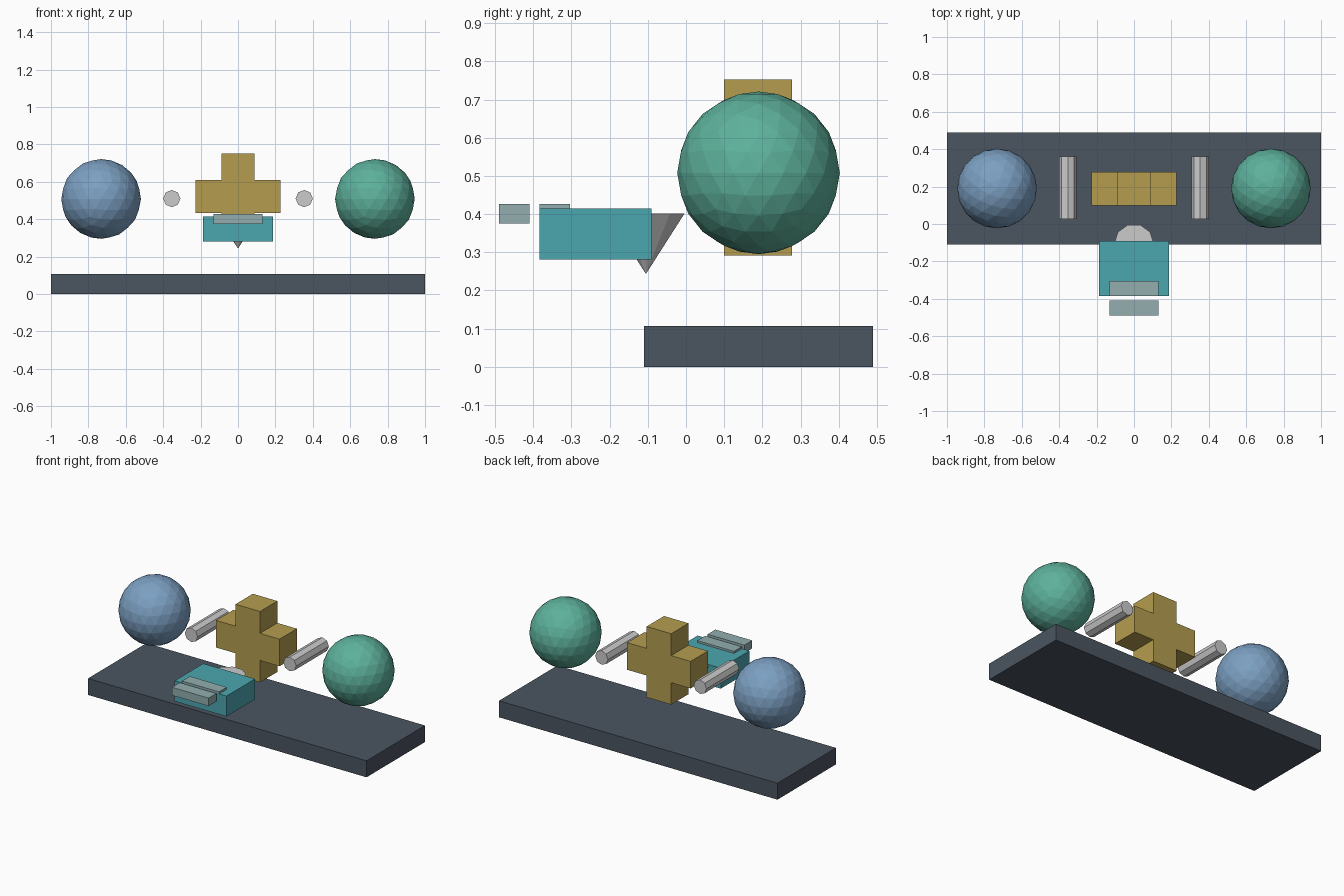
import bpy
from math import pi

if "Cube" in bpy.data.objects:
    bpy.data.objects.remove(bpy.data.objects["Cube"])


def paint(obj, name, rgb=None):
    obj.name = name
    if rgb:
        mat = bpy.data.materials.get(str(rgb)) or bpy.data.materials.new(str(rgb))
        mat.diffuse_color = (*rgb, 1)
        mat.use_nodes = True
        mat.node_tree.nodes["Principled BSDF"].inputs["Base Color"].default_value = mat.diffuse_color
        obj.data.materials.append(mat)
    return obj


def box(name, lo, hi, rgb=None):
    bpy.ops.mesh.primitive_cube_add(size=1, location=[(a + b) / 2 for a, b in zip(lo, hi)])
    obj = bpy.context.object
    obj.scale = [b - a for a, b in zip(lo, hi)]
    bpy.ops.object.transform_apply(location=False, rotation=False, scale=True)
    return paint(obj, name, rgb)


SLATE = (0.07, 0.09, 0.12)
GOLD = (0.46, 0.34, 0.08)
TEAL = (0.07, 0.38, 0.43)
PALE = (0.29, 0.42, 0.43)
BLUE = (0.20, 0.35, 0.54)
GREEN = (0.11, 0.44, 0.33)

# Base slab
box("base_slab", (-1, -0.11, 0), (1, 0.49, 0.107), SLATE)

# Plus-shaped block extruded from one outline
a, b, c, zc = 0.088, 0.228, 0.23, 0.522
outline = [(-a, -c), (a, -c), (a, -a), (b, -a), (b, a), (a, a),
           (a, c), (-a, c), (-a, a), (-b, a), (-b, -a), (-a, -a)]
n = len(outline)
verts = [(x, y, zc + z) for y in (0.10, 0.278) for x, z in outline]
faces = [list(range(n)), list(range(2 * n - 1, n - 1, -1))]
faces += [[i, i + n, (i + 1) % n + n, (i + 1) % n] for i in range(n)]
mesh = bpy.data.meshes.new("plus_block")
mesh.from_pydata(verts, [], faces)
plus = bpy.data.objects.new("plus_block", mesh)
bpy.context.collection.objects.link(plus)
paint(plus, "plus_block", GOLD)

# Faceted balls and octagonal rods on both sides
for side, s, rgb in (("left", -1, BLUE), ("right", 1, GREEN)):
    bpy.ops.mesh.primitive_ico_sphere_add(subdivisions=3, radius=0.213,
                                          location=(s * 0.732, 0.19, 0.508))
    paint(bpy.context.object, side + "_ball", rgb)
    bpy.ops.mesh.primitive_cylinder_add(vertices=8, radius=0.046, depth=0.335,
                                        location=(s * 0.354, 0.193, 0.51),
                                        rotation=(pi / 2, 0, 0))
    paint(bpy.context.object, side + "_rod")

# Front box with two pale bars
box("front_box", (-0.186, -0.384, 0.281), (0.186, -0.091, 0.414), TEAL)
for name, y in (("outer_bar", -0.49), ("inner_bar", -0.384)):
    box(name, (-0.132, y, 0.375), (0.132, y + 0.08, 0.427), PALE)

# Downward-pointing cone behind the box
bpy.ops.mesh.primitive_cone_add(vertices=10, radius1=0.106, depth=0.158,
                                location=(0, -0.105, 0.322), rotation=(pi, 0, pi / 10))
paint(bpy.context.object, "down_cone")
